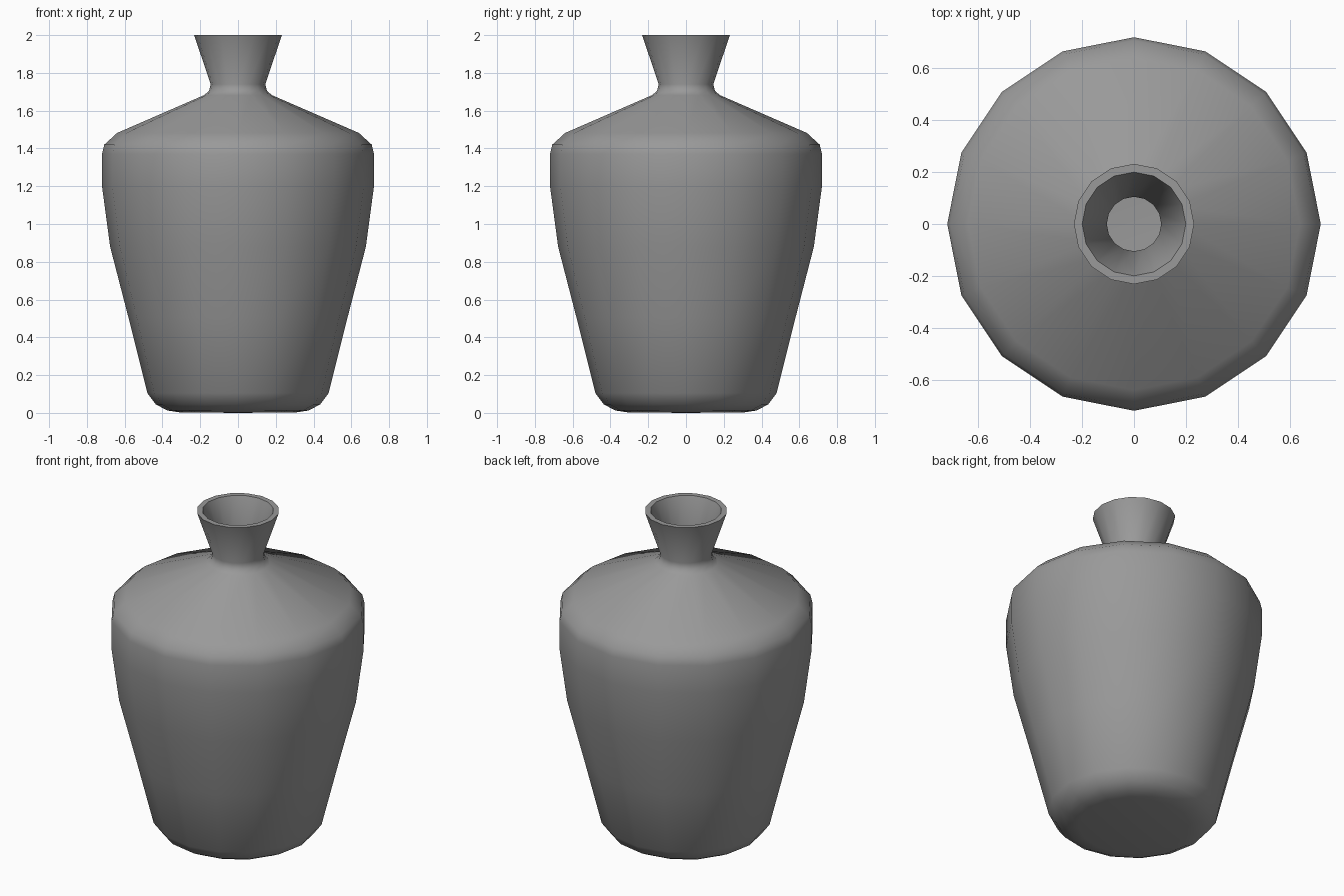
import bpy, bmesh, math

if "Cube" in bpy.data.objects:
    bpy.data.objects.remove(bpy.data.objects["Cube"])

SEGMENTS = 16

# outer wall from the base centre up to the lip (radius, height)
outer = [(0, 0), (0.31, 0.003), (0.375, 0.013), (0.435, 0.045), (0.48, 0.105),
         (0.58, 0.505), (0.677, 0.88), (0.72, 1.20), (0.72, 1.37), (0.708, 1.42),
         (0.64, 1.482), (0.18, 1.682), (0.153, 1.705), (0.145, 1.74), (0.232, 2.0)]
# inner wall from the lip down to the floor of the hollow
inner = [(0.20, 2.0), (0.105, 1.735), (0.118, 1.69), (0.16, 1.65), (0.62, 1.45),
         (0.672, 1.40), (0.683, 1.36), (0.683, 1.20), (0.64, 0.88), (0.545, 0.505),
         (0.447, 0.125), (0.41, 0.077), (0.365, 0.05), (0.31, 0.04), (0, 0.037)]


def lathe(name, profile):
    """Spin a profile around z; points at radius 0 become single poles."""
    bm = bmesh.new()
    rings = []
    for r, z in profile:
        count = SEGMENTS if r > 0 else 1
        rings.append([bm.verts.new((r * math.cos(2 * math.pi * i / SEGMENTS),
                                    r * math.sin(2 * math.pi * i / SEGMENTS), z))
                      for i in range(count)])
    for a, b in zip(rings, rings[1:]):
        for i in range(SEGMENTS):
            j = (i + 1) % SEGMENTS
            quad = [a[i % len(a)], a[j % len(a)], b[j % len(b)], b[i % len(b)]]
            bm.faces.new(list(dict.fromkeys(quad)))
    bmesh.ops.recalc_face_normals(bm, faces=bm.faces)
    mesh = bpy.data.meshes.new(name)
    bm.to_mesh(mesh)
    bm.free()
    obj = bpy.data.objects.new(name, mesh)
    bpy.context.collection.objects.link(obj)
    return obj


# hollow vase with a flared neck
vase = lathe("vase", outer + inner)
bpy.context.view_layer.objects.active = vase
vase.select_set(True)
bpy.ops.object.shade_smooth_by_angle(angle=math.radians(50))

# dark grey clay
clay = bpy.data.materials.new("dark_clay")
clay.diffuse_color = (0.32, 0.32, 0.32, 1)
clay.use_nodes = True
clay.node_tree.nodes["Principled BSDF"].inputs["Base Color"].default_value = clay.diffuse_color
vase.data.materials.append(clay)
